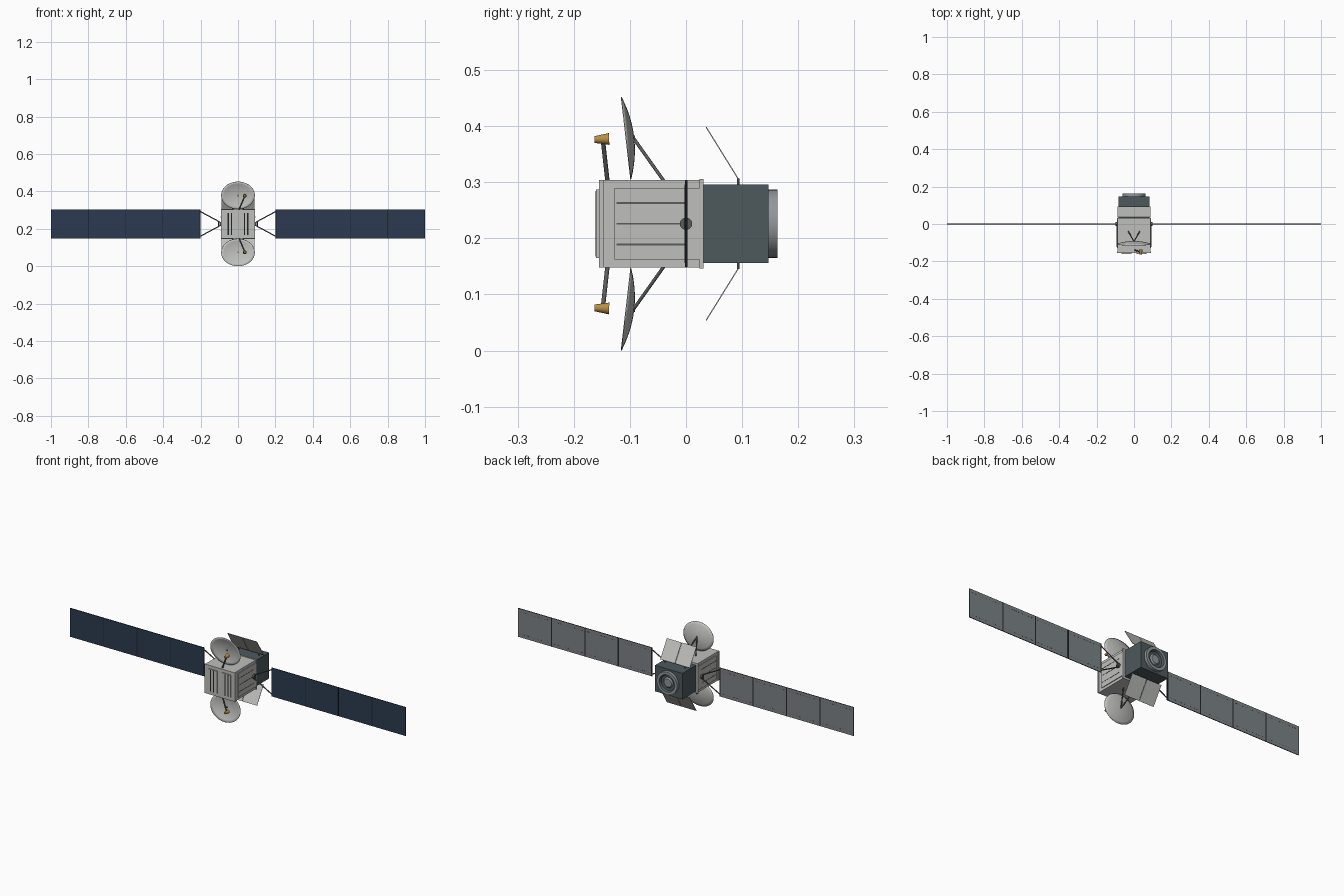
import bpy, bmesh, math
from mathutils import Vector, Matrix

old = bpy.data.objects.get("Cube")
if old:
    bpy.data.objects.remove(old, do_unlink=True)

C = 0.226  # height of the long axis


def material(name, r, g, b):
    m = bpy.data.materials.new(name)
    m.use_nodes = True
    m.diffuse_color = (r, g, b, 1)
    m.node_tree.nodes["Principled BSDF"].inputs["Base Color"].default_value = (r, g, b, 1)
    return m


LIGHT = material("light grey", 0.52, 0.53, 0.51)
SLATE = material("dark slate", 0.075, 0.10, 0.11)
NAVY = material("cell navy", 0.025, 0.044, 0.08)
BACK = material("panel back grey", 0.20, 0.225, 0.24)
STRUT = material("strut grey", 0.10, 0.105, 0.11)
BLACK = material("near black", 0.015, 0.018, 0.02)
GOLD = material("gold", 0.48, 0.27, 0.06)
METAL = material("nozzle grey", 0.28, 0.31, 0.33)


def make(name, bm, mats, smooth=False):
    bmesh.ops.recalc_face_normals(bm, faces=bm.faces)
    me = bpy.data.meshes.new(name)
    bm.to_mesh(me)
    bm.free()
    for m in mats:
        me.materials.append(m)
    ob = bpy.data.objects.new(name, me)
    bpy.context.collection.objects.link(ob)
    if smooth:
        bpy.ops.object.select_all(action='DESELECT')
        ob.select_set(True)
        bpy.context.view_layer.objects.active = ob
        bpy.ops.object.shade_smooth_by_angle(angle=math.radians(35))
    return ob


def add_box(bm, x, y, z):
    """Box from three (low, high) ranges; z is measured from the long axis."""
    lo, hi = Vector((x[0], y[0], z[0] + C)), Vector((x[1], y[1], z[1] + C))
    mat = Matrix.Translation((lo + hi) / 2) @ Matrix.Diagonal((*(hi - lo), 1))
    bmesh.ops.create_cube(bm, size=1, matrix=mat)


def boxes(name, mat, ranges):
    bm = bmesh.new()
    for r in ranges:
        add_box(bm, *r)
    return make(name, bm, [mat])


def add_rod(bm, a, b, r1, r2=None, sides=12):
    a, b = Vector(a) + Vector((0, 0, C)), Vector(b) + Vector((0, 0, C))
    d = b - a
    mat = Matrix.Translation((a + b) / 2) @ d.to_track_quat('Z', 'Y').to_matrix().to_4x4()
    bmesh.ops.create_cone(bm, cap_ends=True, segments=sides, radius1=r1,
                          radius2=r1 if r2 is None else r2, depth=d.length, matrix=mat)


def rods(name, mat, items):
    bm = bmesh.new()
    for it in items:
        add_rod(bm, *it)
    return make(name, bm, [mat], True)


# Main body with end flanges
boxes("body", LIGHT, [((-.088, .088), (-.15, .03), (-.078, .078))])
boxes("front_flange", LIGHT, [((-.091, .091), (-.155, -.147), (-.078, .078))])
boxes("rear_flange", LIGHT, [((-.092, .092), (.024, .031), (-.08, .08))])
boxes("front_plate", LIGHT, [((s * .04 - .026, s * .04 + .026), (-.16, -.15), (-.061, .061))
                             for s in (-1, 1)])
boxes("front_slots", BLACK, [((x - .003, x + .003), (-.161, -.159), (-.058, .058))
                             for x in (-.052, -.034, .034, .052)])

# Side radiators with long dark grooves
for s, side in ((1, "left"), (-1, "right")):
    boxes(side + "_radiator", LIGHT,
          [(sorted((s * .086, s * .092)), (-.127, .024), (-.064, .064))])
    boxes(side + "_radiator_grooves", STRUT,
          [(sorted((s * .091, s * .0928)), (-.124, .0), (z - .0015, z + .0015))
           for z in (-.037, 0, .037)])

# Rear service module and engine
boxes("service_module", SLATE, [((-.082, .082), (.03, .147), (-.07, .07))])
bm = bmesh.new()
profile = [(.061, .146), (.061, .163), (.046, .163), (.041, .152), (.032, .150), (.0, .149)]
pts = [bm.verts.new((r, y, C)) for r, y in profile]
edges = [bm.edges.new(p) for p in zip(pts, pts[1:])]
bmesh.ops.spin(bm, geom=pts + edges, cent=(0, 0, C), axis=(0, 1, 0),
               angle=math.tau, steps=32)
bmesh.ops.remove_doubles(bm, verts=bm.verts, dist=1e-5)
for f in bm.faces:
    c = f.calc_center_median()
    if math.hypot(c.x, c.z - C) < .045:
        f.material_index = 1
make("engine_ring", bm, [METAL, SLATE], True)
rods("engine_core", METAL, [((0, .148, 0), (0, .156, 0), .03, .022, 24)])

# Dishes, feeds and flaps, repeated above and below
for s, where in ((1, "upper"), (-1, "lower")):
    bm = bmesh.new()
    centre = Vector((0, -.107, C + s * .1525))
    along = Vector((0, -.0085, s * .0735))
    axis = Vector((0, .99, s * .1)).normalized()
    n, rings = 36, 6
    grid = []
    for i in range(1, rings + 1):
        r = i / rings
        grid.append([bm.verts.new(centre + Vector((.09 * r * math.cos(a), 0, 0))
                                  + along * r * math.sin(a) + axis * .014 * (1 - r * r))
                     for a in (math.tau * k / n for k in range(n))])
    tip = bm.verts.new(centre + axis * .014)
    for k in range(n):
        j = (k + 1) % n
        bm.faces.new((tip, grid[0][k], grid[0][j]))
        for a, b in zip(grid, grid[1:]):
            bm.faces.new((a[k], b[k], b[j], a[j]))
    dish = make(where + "_dish", bm, [LIGHT], True)
    mod = dish.modifiers.new("thickness", 'SOLIDIFY')
    mod.thickness, mod.offset = .0015, 0

    rods(where + "_dish_struts", STRUT,
         [((0, -.094, s * .153), (x, -.04, s * .077), .003) for x in (-.03, .03)])
    rods(where + "_dish_hub", STRUT, [((0, -.097, s * .153), (0, -.091, s * .153), .004)])
    rods(where + "_feed_boom", STRUT, [((.005, -.14, s * .076), (.036, -.148, s * .148), .004)])
    rods(where + "_feed_horn", GOLD,
         [((.036, -.137, s * .151), (.036, -.163, s * .150), .0105, .006, 16)])

    # Open thermal flap made of two leaves
    bm = bmesh.new()
    base, top = Vector((0, .093, C + s * .08)), Vector((0, .036, C + s * .172))
    for x0, x1 in ((-.088, -.001), (.001, .088)):
        bm.faces.new([bm.verts.new(p + Vector((x, 0, 0)))
                      for p, x in ((base, x0), (base, x1), (top, x1), (top, x0))])
    flap = make(where + "_flap", bm, [LIGHT])
    mod = flap.modifiers.new("thickness", 'SOLIDIFY')
    mod.thickness, mod.offset = .002, 0
    rods(where + "_flap_hinges", STRUT,
         [((x, .093, s * .068), (x, .093, s * .081), .002) for x in (-.06, .06)])

# Solar wings
START, END, HALF = .205, 1.0, .077
STEP = (END - START) / 4
for s, side in ((1, "left"), (-1, "right")):
    bm = bmesh.new()
    dashes = []
    for i in range(4):
        x0 = START + i * STEP
        x1 = x0 + STEP - (.004 if i < 3 else 0)
        add_box(bm, sorted((s * x0, s * x1)), (-.002, .002), (-HALF, HALF))
        for k in range(9):
            xd = x0 + .014 + k * .02
            for z in (-.06, .06):
                dashes.append((sorted((s * xd, s * (xd + .01))), (.0018, .0024),
                               (z - .001, z + .001)))
    bm.normal_update()
    for f in bm.faces:
        f.material_index = 0 if f.normal.y < -.5 else 1 if f.normal.y > .5 else 2
    make(side + "_solar_panels", bm, [NAVY, BACK, BLACK])
    boxes(side + "_panel_dashes", STRUT, dashes)
    boxes(side + "_panel_hinges", BLACK,
          [(sorted((s * (START + i * STEP - .005), s * (START + i * STEP + .001))),
            (-.0015, .0026), (-HALF, HALF)) for i in range(4)])

    # Yoke and drive joint
    rods(side + "_drive_joint", STRUT, [((s * .088, 0, 0), (s * .1, 0, 0), .011, .011, 20)])
    rods(side + "_yoke", STRUT,
         [((s * .097, 0, z * .01), (s * START, 0, z * .068), .003) for z in (-1, 1)]
         + [((s * .104, 0, -.014), (s * .104, 0, .014), .003)])
